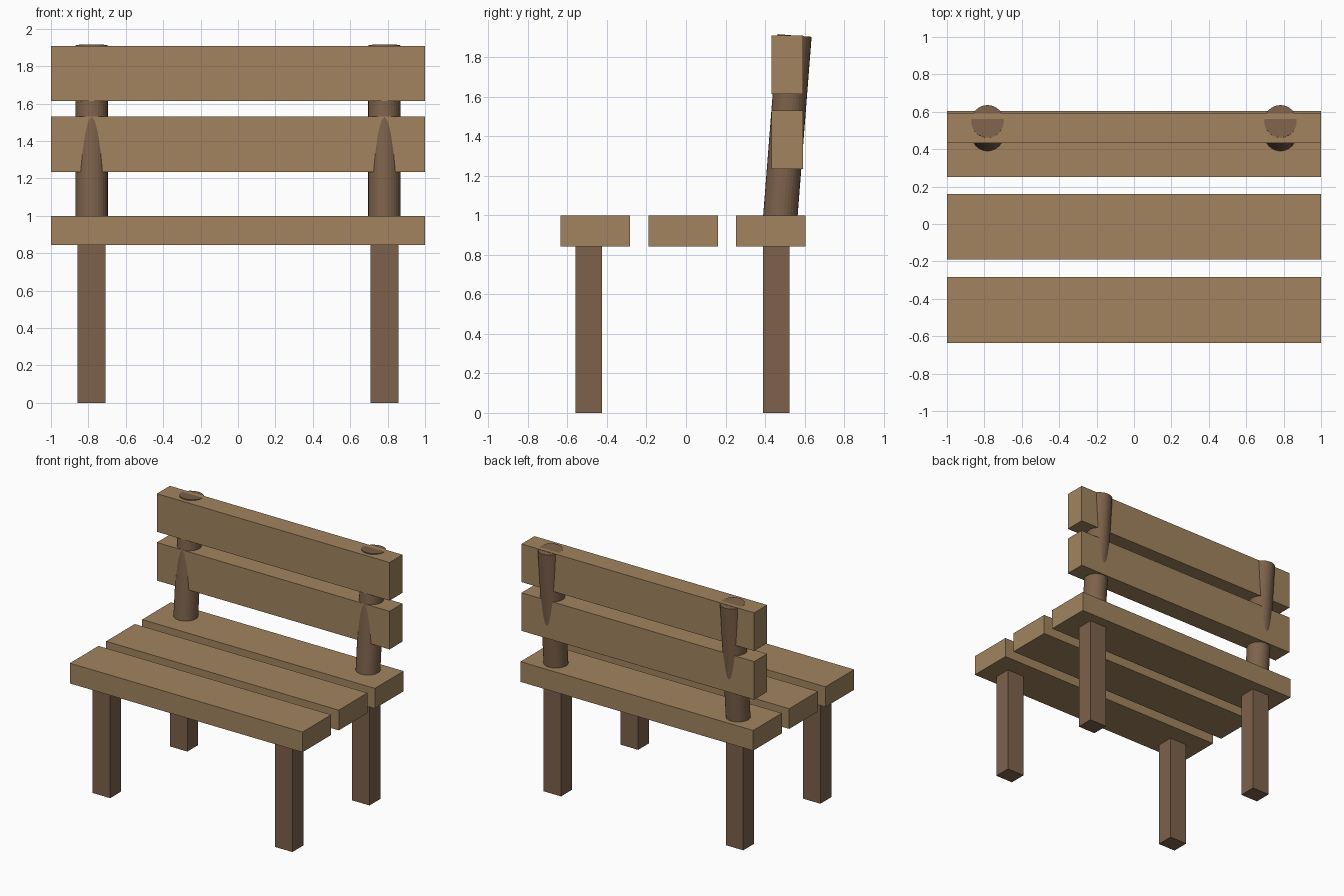
import bpy
from math import atan2
from mathutils import Vector

if "Cube" in bpy.data.objects:
    bpy.data.objects.remove(bpy.data.objects["Cube"])


def material(name, color):
    m = bpy.data.materials.new(name)
    m.diffuse_color = color
    m.use_nodes = True
    m.node_tree.nodes["Principled BSDF"].inputs["Base Color"].default_value = m.diffuse_color
    return m


PLANK = material("light_wood", (0.36, 0.23, 0.115, 1))
FRAME = material("dark_wood", (0.205, 0.122, 0.07, 1))


def box(name, x, y, z, mat):
    """Box from (min, max) ranges on each axis."""
    ranges = (x, y, z)
    bpy.ops.mesh.primitive_cube_add(size=1, location=[(a + b) / 2 for a, b in ranges])
    ob = bpy.context.object
    ob.name = name
    ob.scale = [b - a for a, b in ranges]
    bpy.ops.object.transform_apply(location=False, rotation=False, scale=True)
    ob.data.materials.append(mat)


# Seat planks
for name, y in (("front", -0.46), ("middle", -0.015), ("rear", 0.428)):
    box(f"seat_plank_{name}", (-1, 1), (y - 0.176, y + 0.176), (0.843, 1.0), PLANK)

# Backrest planks
for name, z in (("lower", 1.234), ("upper", 1.613)):
    box(f"back_plank_{name}", (-1, 1), (0.432, 0.591), (z, z + 0.296), PLANK)

for side, sx in (("left", -1), ("right", 1)):
    x = 0.783 * sx
    # Square legs
    for name, y in (("front", -0.491), ("rear", 0.456)):
        box(f"{name}_leg_{side}", (x - 0.075, x + 0.075),
            (y - 0.067, y + 0.067), (0, 0.85), FRAME)
    # Round backrest post, leaning backwards and sunk into the rear plank
    top, bottom = Vector((x, 0.549, 1.91)), Vector((x, 0.474, 0.95))
    axis = top - bottom
    bpy.ops.mesh.primitive_cylinder_add(
        vertices=32, radius=0.087, depth=axis.length, location=(top + bottom) / 2,
        rotation=(-atan2(axis.y, axis.z), 0, 0))
    post = bpy.context.object
    post.name = f"back_post_{side}"
    post.data.materials.append(FRAME)
